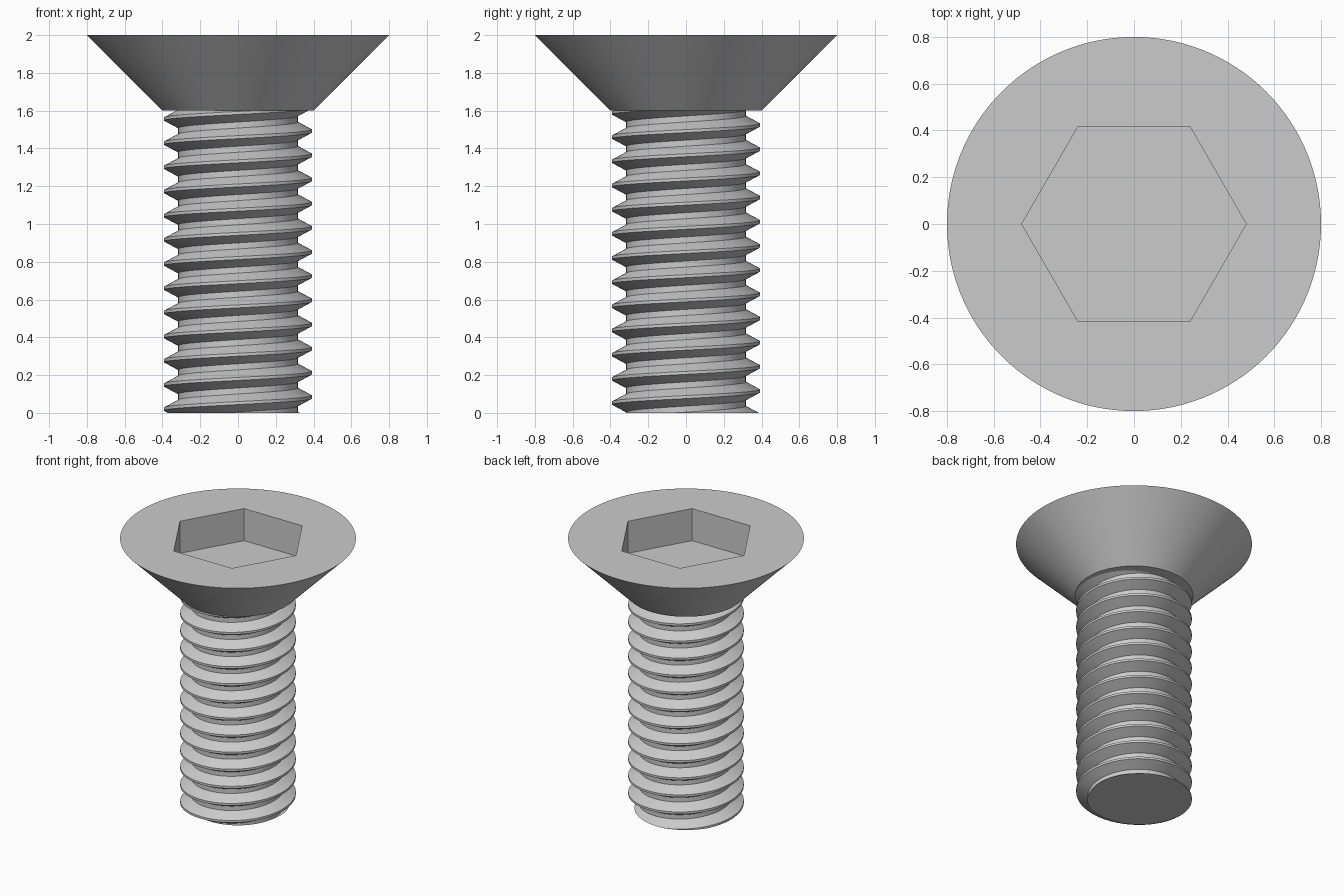
import bpy, bmesh, math
from math import sin, cos, pi

cube = bpy.data.objects.get("Cube")
if cube:
    bpy.data.objects.remove(cube, do_unlink=True)

STEEL = (0.6, 0.6, 0.6, 1)
steel = bpy.data.materials.new("grey_steel")
steel.use_nodes = True
steel.diffuse_color = STEEL
steel.node_tree.nodes["Principled BSDF"].inputs["Base Color"].default_value = STEEL


def finish(bm, name):
    bmesh.ops.recalc_face_normals(bm, faces=bm.faces)
    mesh = bpy.data.meshes.new(name)
    bm.to_mesh(mesh)
    bm.free()
    mesh.materials.append(steel)
    obj = bpy.data.objects.new(name, mesh)
    bpy.context.collection.objects.link(obj)
    bpy.ops.object.select_all(action='DESELECT')
    obj.select_set(True)
    bpy.context.view_layer.objects.active = obj
    bpy.ops.object.shade_smooth_by_angle(angle=math.radians(25))
    return obj


def ring(bm, radius, z, count):
    return [bm.verts.new((radius * cos(2 * pi * i / count),
                          radius * sin(2 * pi * i / count), z))
            for i in range(count)]


def bridge(bm, a, b):
    n = len(a)
    for i in range(n):
        j = (i + 1) % n
        bm.faces.new((a[i], a[j], b[j], b[i]))


# Countersunk head with hexagonal socket
TOP, NECK, FLOOR = 2.0, 1.6, 1.76
PER_SIDE = 20
bm = bmesh.new()
rim = ring(bm, 0.8, TOP, 6 * PER_SIDE)
base = ring(bm, 0.4, NECK, 6 * PER_SIDE)
hex_top = ring(bm, 0.48, TOP, 6)
hex_floor = ring(bm, 0.48, FLOOR, 6)
bridge(bm, rim, base)
bridge(bm, hex_top, hex_floor)
bm.faces.new(base)
bm.faces.new(hex_floor)
for s in range(6):
    arc = [rim[(s * PER_SIDE + k) % len(rim)] for k in range(PER_SIDE + 1)]
    bm.faces.new(arc + [hex_top[(s + 1) % 6], hex_top[s]])
finish(bm, "countersunk_head")

# Threaded shank: a right-hand helical sweep of one tooth profile
PITCH, CREST, ROOT, STEPS = 0.128, 0.392, 0.317, 96
CREST_Z = 0.02 - PITCH / 2          # crest height at +x
tooth = [(CREST, -0.0625), (CREST, 0.0625), (ROOT, 0.375), (ROOT, 0.625)]
column = [(r, CREST_Z + PITCH * (turn + h))
          for turn in range(-2, 15) for r, h in tooth]
bm = bmesh.new()
grid = []
for j in range(STEPS + 1):
    a = 2 * pi * j / STEPS
    grid.append([bm.verts.new((r * cos(a), r * sin(a), z + PITCH * j / STEPS))
                 for r, z in column])
for left, right in zip(grid, grid[1:]):
    for k in range(len(column) - 1):
        bm.faces.new((left[k], right[k], right[k + 1], left[k + 1]))
bmesh.ops.remove_doubles(bm, verts=bm.verts, dist=1e-5)

# Trim both ends flat and cap them
for z, normal in ((0, -1), (NECK + 0.02, 1)):
    geom = bm.verts[:] + bm.edges[:] + bm.faces[:]
    cut = bmesh.ops.bisect_plane(bm, geom=geom, dist=1e-6, plane_co=(0, 0, z),
                                 plane_no=(0, 0, normal), clear_outer=True)
    edges = [e for e in cut["geom_cut"]
             if isinstance(e, bmesh.types.BMEdge) and e.is_boundary]
    bmesh.ops.edgenet_fill(bm, edges=edges)
finish(bm, "threaded_shank")
